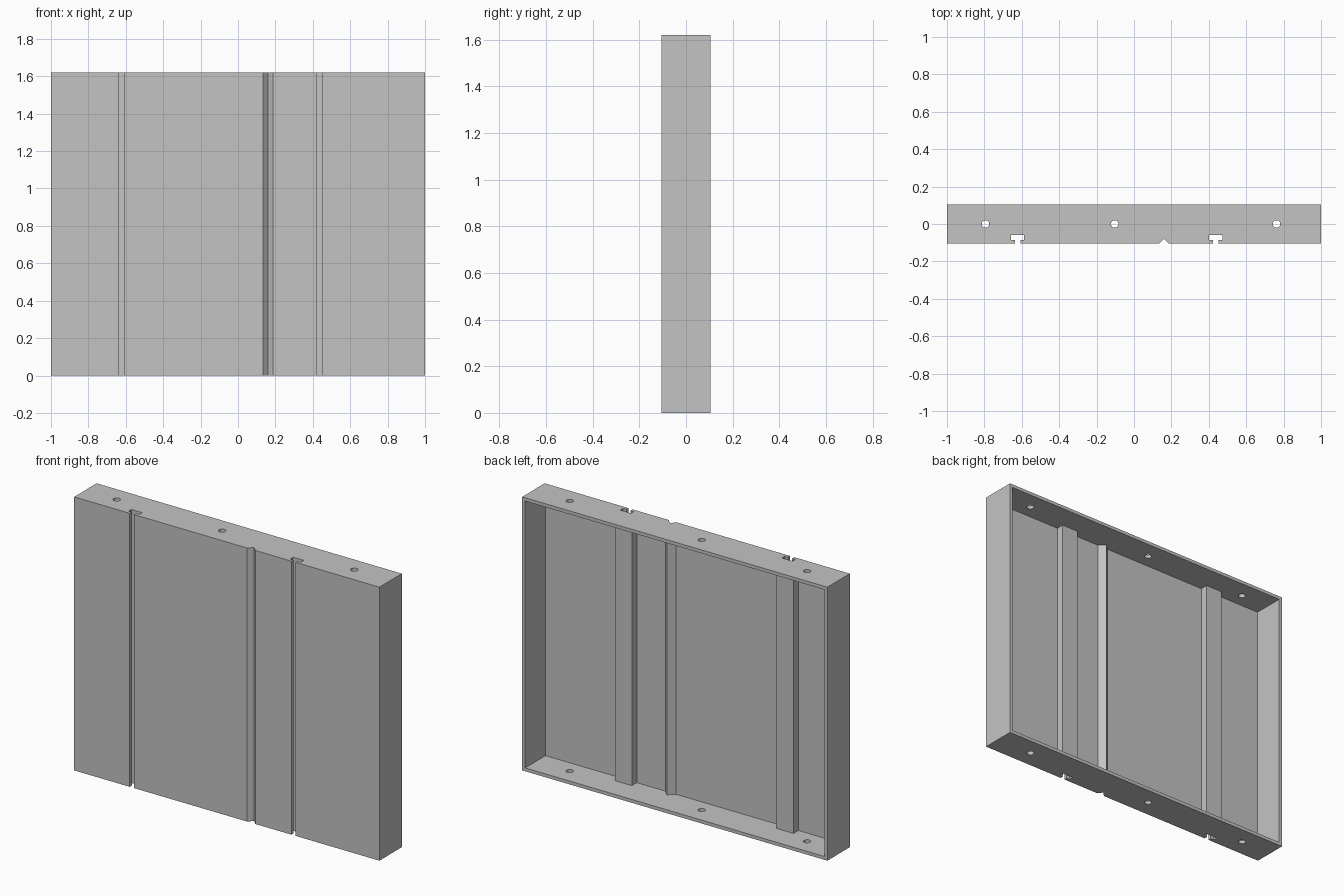
import bpy
import bmesh

if "Cube" in bpy.data.objects:
    bpy.data.objects.remove(bpy.data.objects["Cube"])

W, D, H, T = 1.0, 0.105, 1.62, 0.02   # half width, half depth, height, wall
FRONT, INNER = -D, -D + T
T_SLOTS = (-0.622, 0.437)
V_X, V_DEPTH = 0.16, 0.027
HOLES = (-0.794, -0.103, 0.762)

grey = bpy.data.materials.new("light_grey")
grey.diffuse_color = (0.55, 0.55, 0.55, 1)
grey.use_nodes = True
grey.node_tree.nodes["Principled BSDF"].inputs["Base Color"].default_value = grey.diffuse_color


def prism(name, outline, z0, z1):
    """Extrude a closed xy outline from z0 to z1."""
    bm = bmesh.new()
    base = bm.faces.new([bm.verts.new((x, y, z0)) for x, y in outline])
    top = bmesh.ops.extrude_face_region(bm, geom=[base])["geom"]
    verts = [v for v in top if isinstance(v, bmesh.types.BMVert)]
    bmesh.ops.translate(bm, verts=verts, vec=(0, 0, z1 - z0))
    bmesh.ops.recalc_face_normals(bm, faces=bm.faces)
    mesh = bpy.data.meshes.new(name)
    bm.to_mesh(mesh)
    bm.free()
    mesh.materials.append(grey)
    ob = bpy.data.objects.new(name, mesh)
    bpy.context.collection.objects.link(ob)
    return ob


def t_slot(c):
    s, h, lip, top = 0.014, 0.035, -0.086, -0.059
    return [(c - s, FRONT), (c - s, lip), (c - h, lip), (c - h, top),
            (c + h, top), (c + h, lip), (c + s, lip), (c + s, FRONT)]


def t_rib(c):
    h, back = 0.055, -0.039
    return [(c - h, INNER), (c - h, back), (c + h, back), (c + h, INNER)]


def v_shape(y, depth):
    return [(V_X - depth, y), (V_X, y + depth), (V_X + depth, y)]


# Outer shell: block with the slots and the groove in its front
outer = ([(-W, D), (-W, FRONT)] + t_slot(T_SLOTS[0]) + v_shape(FRONT, V_DEPTH)
         + t_slot(T_SLOTS[1]) + [(W, FRONT), (W, D)])
panel = prism("wall_panel", outer, 0, H)

# Open back cavity, leaving ribs behind the slots and the groove
wi = W - T
cavity = ([(-wi, D + 0.1), (-wi, INNER)] + t_rib(T_SLOTS[0])
          + v_shape(INNER, V_DEPTH + 0.008) + t_rib(T_SLOTS[1])
          + [(wi, INNER), (wi, D + 0.1)])
cutters = [prism("cavity_cutter", cavity, T, H - T)]

# Round holes through the top and bottom walls
for x in HOLES:
    bpy.ops.mesh.primitive_cylinder_add(vertices=32, radius=0.02, depth=H + 0.2,
                                        location=(x, 0, H / 2))
    hole = bpy.context.object
    hole.name = "hole_cutter"
    hole.data.materials.append(grey)
    cutters.append(hole)

for cutter in cutters:
    cutter.hide_render = True
    cutter.hide_set(True)
    mod = panel.modifiers.new(cutter.name, 'BOOLEAN')
    mod.operation = 'DIFFERENCE'
    mod.solver = 'EXACT'
    mod.object = cutter
